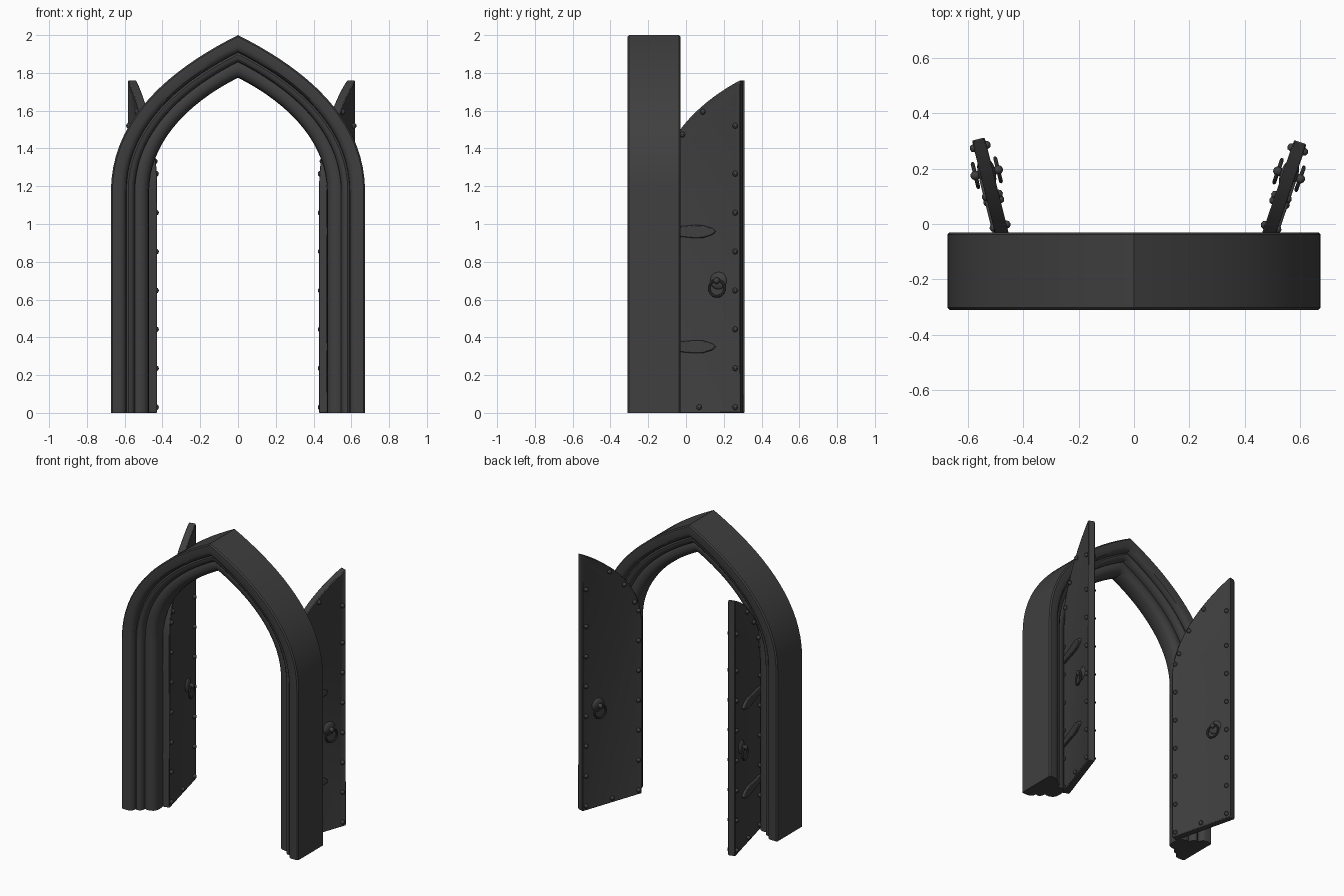
import bpy
import bmesh
import math
from mathutils import Matrix, Vector

if "Cube" in bpy.data.objects:
    bpy.data.objects.remove(bpy.data.objects["Cube"])

iron = bpy.data.materials.new("dark_grey")
iron.use_nodes = True
iron.diffuse_color = (0.05, 0.05, 0.05, 1)
iron.node_tree.nodes["Principled BSDF"].inputs["Base Color"].default_value = (0.05, 0.05, 0.05, 1)

HALF_WIDTH, SPRING, TOP = 0.673, 1.17, 2.0
FRONT, BACK = -0.31, -0.03
STEPS = 18


def finish(bm, name, matrix=Matrix(), bevel=0):
    bm.transform(matrix)
    bmesh.ops.recalc_face_normals(bm, faces=bm.faces)
    mesh = bpy.data.meshes.new(name)
    bm.to_mesh(mesh)
    bm.free()
    mesh.materials.append(iron)
    obj = bpy.data.objects.new(name, mesh)
    bpy.context.collection.objects.link(obj)
    bpy.context.view_layer.objects.active = obj
    bpy.ops.object.select_all(action="DESELECT")
    obj.select_set(True)
    bpy.ops.object.shade_smooth_by_angle(angle=math.radians(35))
    if bevel:
        mod = obj.modifiers.new("soft_edges", "BEVEL")
        mod.width = bevel
        mod.segments = 2
    return obj


def half_arch(d):
    """Right half of the pointed arch, set inward by d, from the floor to the apex."""
    r = (HALF_WIDTH - d) / HALF_WIDTH
    a = Vector((HALF_WIDTH - d, SPRING))
    apex = Vector((0, TOP - 1.118 * d))
    b = a + Vector((0, 0.4 * r))
    c = apex + Vector((0.34 * r, -0.17 * r))
    points = [Vector((a.x, 0))]
    for i in range(STEPS + 1):
        t = i / STEPS
        s = 1 - t
        points.append(s**3 * a + 3 * s * s * t * b + 3 * s * t * t * c + t**3 * apex)
    return points


def arch():
    # moulding section: (inset from the outer edge, depth from the face)
    half = [(0, 0.008), (0.008, 0), (0.05, 0), (0.068, 0.006), (0.08, 0.022), (0.082, 0.042),
            (0.092, 0.036), (0.108, 0.038), (0.12, 0.048), (0.126, 0.062), (0.127, 0.08),
            (0.142, 0.073), (0.168, 0.075), (0.188, 0.086), (0.199, 0.106), (0.202, 0.14)]
    section = [(d, FRONT + y) for d, y in half]
    section += [(d, BACK - y) for d, y in reversed(half[:-1])]
    bm = bmesh.new()
    rails = []
    for d, y in section:
        right = half_arch(d)
        path = right + [Vector((-p.x, p.y)) for p in reversed(right[:-1])]
        rails.append([bm.verts.new((p.x, y, p.y)) for p in path])
    for i, rail in enumerate(rails):
        nxt = rails[(i + 1) % len(rails)]
        for j in range(len(rail) - 1):
            bm.faces.new((rail[j], rail[j + 1], nxt[j + 1], nxt[j]))
    for end in (0, -1):
        bm.faces.new([rail[end] for rail in rails])
    finish(bm, "arch_surround")


def slab(points, y0, y1):
    """Flat outline in x and z, given thickness along y."""
    bm = bmesh.new()
    face = bm.faces.new([bm.verts.new((x, y0, z)) for x, z in points])
    out = bmesh.ops.extrude_face_region(bm, geom=[face])
    moved = [v for v in out["geom"] if isinstance(v, bmesh.types.BMVert)]
    bmesh.ops.translate(bm, verts=moved, vec=(0, y1 - y0, 0))
    return bm


def ball(bm, centre, size, segments=12):
    bmesh.ops.create_uvsphere(bm, u_segments=segments, v_segments=segments // 2 + 2, radius=1,
                              matrix=Matrix.Translation(centre) @ Matrix.Diagonal((*size, 1)))


def ring(bm, centre, radius, thick):
    mat = Matrix.Translation(Vector(centre) + Vector((radius, 0, 0)))
    made = bmesh.ops.create_circle(bm, segments=8, radius=thick, matrix=mat)
    edges = list({e for v in made["verts"] for e in v.link_edges})
    bmesh.ops.spin(bm, geom=made["verts"] + edges, cent=centre, axis=(0, 0, 1) and (0, 1, 0),
                   angle=math.tau, steps=24, use_duplicate=False)
    bmesh.ops.remove_doubles(bm, verts=bm.verts, dist=0.0002)


DOOR_D = 0.213
WIDTH = HALF_WIDTH - DOOR_D
THICK = 0.025


def door(label, side, tilt):
    turn = Matrix.Rotation(-side * math.radians(90 + tilt), 4, "Z")
    place = Matrix.Translation((side * 0.45, -0.14, 0)) @ turn @ Matrix.Diagonal((side, 1, 1, 1))

    # leaf with a raised border on both faces
    outline = [(p.x - WIDTH, p.y) for p in half_arch(DOOR_D)] + [(-WIDTH, 0)]
    bm = slab(outline, -THICK, THICK)
    bm.normal_update()
    bmesh.ops.recalc_face_normals(bm, faces=bm.faces)
    big = [f for f in bm.faces if abs(f.normal.y) > 0.9]
    bmesh.ops.inset_individual(bm, faces=big, thickness=0.045, depth=-0.009)
    finish(bm, label + "_door_leaf", place, 0.006)

    # studs along the border
    edge = 0.028
    spots = [(x, 0.03 + 0.206 * i) for x in (-edge, edge - WIDTH) for i in range(7)]
    spots += [(edge - WIDTH, 1.52), (-WIDTH * 0.5, 0.03)]
    rim = half_arch(DOOR_D + edge)
    spots += [(rim[i].x - WIDTH, rim[i].y) for i in (5, 9, 13)]
    bm = bmesh.new()
    for x, z in spots:
        for face in (-1, 1):
            ball(bm, (x, face * THICK, z), (0.015, 0.014, 0.015), 8)
    finish(bm, label + "_door_studs", place)

    # leaf-shaped hinge straps on the back face
    shape = [(0, 0.024), (-0.12, 0.027), (-0.2, 0.034), (-0.25, 0.033), (-0.3, 0.018), (-0.318, 0.005)]
    for level, z in (("lower", 0.35), ("upper", 0.96)):
        pts = [(x, z + h) for x, h in shape] + [(x, z - h) for x, h in reversed(shape)]
        finish(slab(pts, 0.01, 0.032), f"{label}_{level}_hinge_strap", place, 0.008)

    # ring handles on both faces
    for name, face in (("front", -1), ("back", 1)):
        bm = bmesh.new()
        x = -0.335
        ring(bm, (x, face * 0.042, 0.66), 0.043, 0.007)
        ball(bm, (x, face * 0.016, 0.70), (0.046, 0.016, 0.046), 16)
        ball(bm, (x, face * 0.042, 0.70), (0.017, 0.018, 0.017))
        finish(bm, f"{label}_{name}_ring_handle", place)


arch()
door("left", 1, 19)
door("right", -1, 14)
